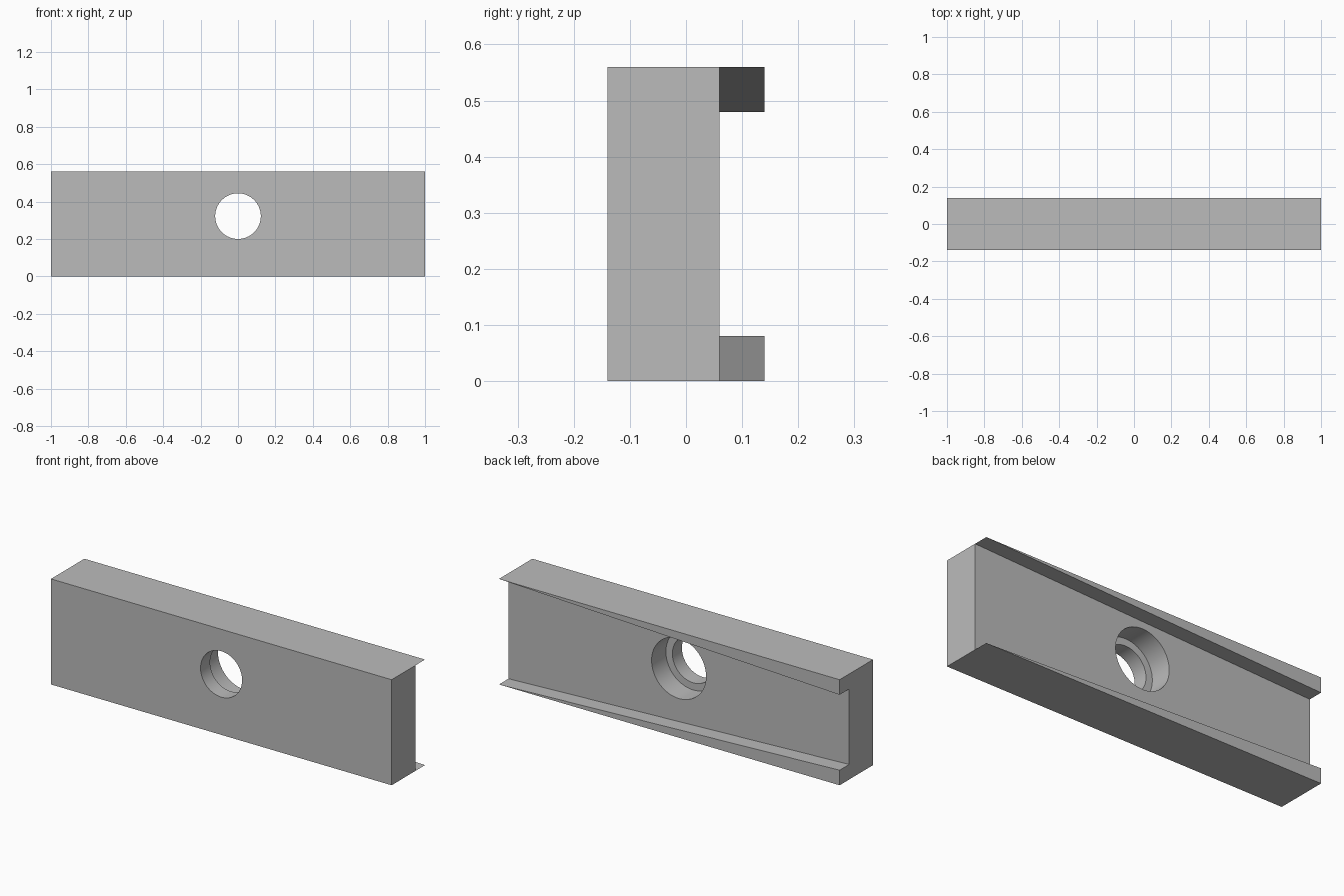
import bpy, bmesh, math

if "Cube" in bpy.data.objects:
    bpy.data.objects.remove(bpy.data.objects["Cube"], do_unlink=True)

HALF, HEIGHT = 1.0, 0.56
FRONT, WEB_BACK, BACK = -0.14, 0.06, 0.14
LIP = 0.08                      # flange thickness at the thick end
BORE_Z = 0.322

grey = bpy.data.materials.new("plain grey")
grey.use_nodes = True
grey.diffuse_color = (0.5, 0.5, 0.5, 1)
grey.node_tree.nodes["Principled BSDF"].inputs["Base Color"].default_value = (0.5, 0.5, 0.5, 1)

# Channel bar whose two rear flanges taper to nothing at the +x end
bm = bmesh.new()
verts = {}


def face(*points):
    bm.faces.new([verts.setdefault(p, bm.verts.new(p)) if p not in verts else verts[p]
                  for p in points])


L, R = -HALF, HALF
face((L, FRONT, 0), (R, FRONT, 0), (R, FRONT, HEIGHT), (L, FRONT, HEIGHT))
face((R, FRONT, 0), (R, WEB_BACK, 0), (R, WEB_BACK, HEIGHT), (R, FRONT, HEIGHT))
face((L, WEB_BACK, LIP), (R, WEB_BACK, 0), (R, WEB_BACK, HEIGHT), (L, WEB_BACK, HEIGHT - LIP))
face((L, FRONT, 0), (L, BACK, 0), (L, BACK, LIP), (L, WEB_BACK, LIP),
     (L, WEB_BACK, HEIGHT - LIP), (L, BACK, HEIGHT - LIP), (L, BACK, HEIGHT), (L, FRONT, HEIGHT))
for outer, inner in ((0, LIP), (HEIGHT, HEIGHT - LIP)):
    face((L, FRONT, outer), (R, FRONT, outer), (R, WEB_BACK, outer),
         (R, BACK, outer), (L, BACK, outer))
    face((L, WEB_BACK, inner), (R, WEB_BACK, outer), (R, BACK, outer), (L, BACK, inner))
    face((L, BACK, outer), (R, BACK, outer), (L, BACK, inner))
bmesh.ops.recalc_face_normals(bm, faces=bm.faces)
mesh = bpy.data.meshes.new("channel_bar")
bm.to_mesh(mesh)
bm.free()
bar = bpy.data.objects.new("channel_bar", mesh)
bpy.context.collection.objects.link(bar)
mesh.materials.append(grey)


# Through hole with a wider counterbore from the rear
def bore(name, radius, y0, y1):
    bpy.ops.mesh.primitive_cylinder_add(
        vertices=64, radius=radius, depth=y1 - y0,
        location=(0, (y0 + y1) / 2, BORE_Z), rotation=(math.pi / 2, 0, 0))
    cutter = bpy.context.object
    cutter.name = name
    cutter.hide_render = True
    cutter.data.materials.append(grey)
    cut = bar.modifiers.new(name, 'BOOLEAN')
    cut.operation = 'DIFFERENCE'
    cut.solver = 'EXACT'
    cut.object = cutter
    bpy.ops.object.select_all(action='DESELECT')
    bpy.context.view_layer.objects.active = bar
    bar.select_set(True)
    bpy.ops.object.modifier_apply(modifier=name)
    bpy.data.objects.remove(cutter, do_unlink=True)


bore("through_hole", 0.122, -0.3, 0.3)
bore("counterbore", 0.16, -0.06, 0.3)
bpy.ops.object.shade_smooth_by_angle(angle=math.radians(30))
